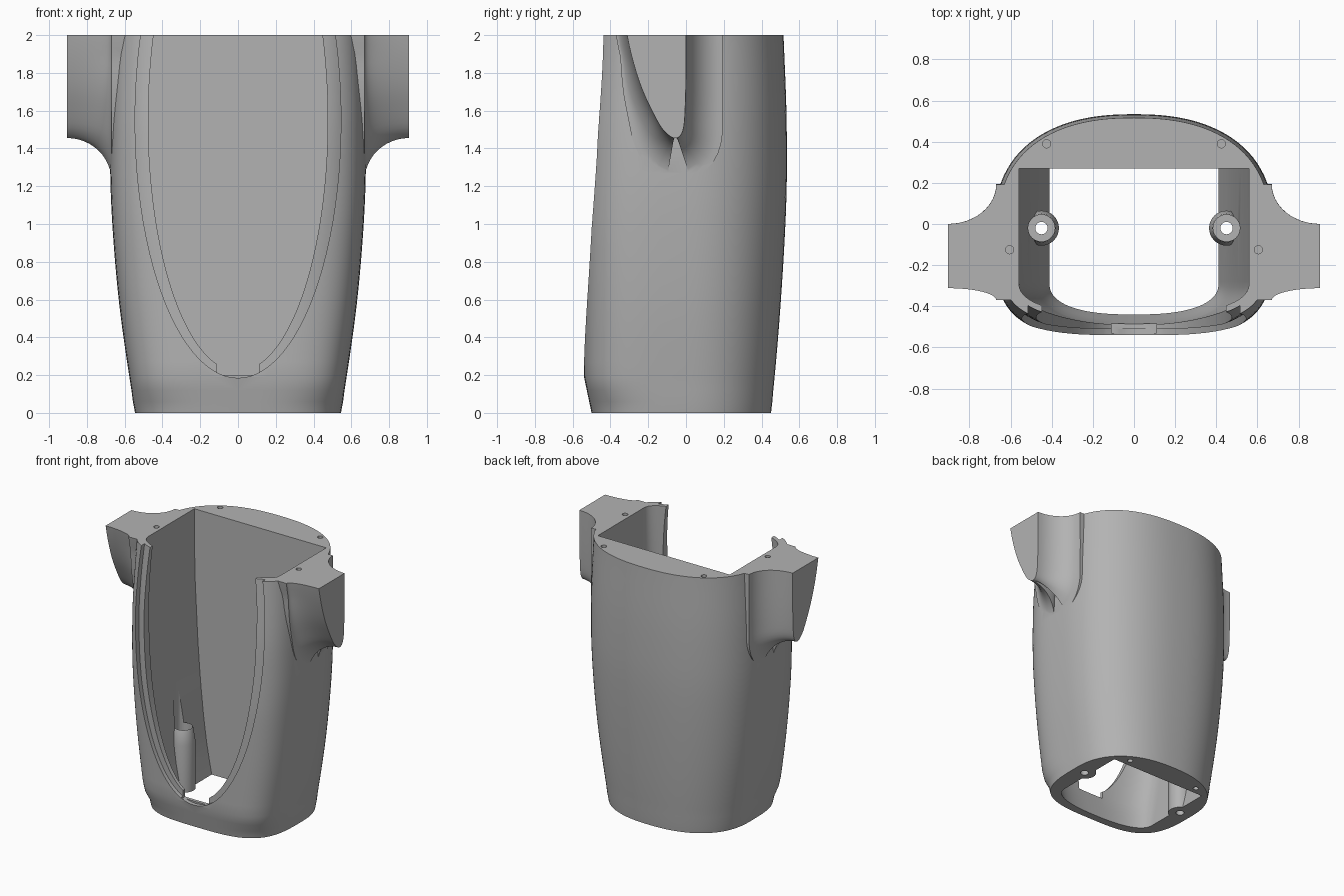
import bpy, bmesh, math
from mathutils import Vector

if "Cube" in bpy.data.objects:
    bpy.data.objects.remove(bpy.data.objects["Cube"])

grey = bpy.data.materials.new("plain grey")
grey.diffuse_color = (0.45, 0.45, 0.45, 1)
grey.use_nodes = True
grey.node_tree.nodes["Principled BSDF"].inputs["Base Color"].default_value = grey.diffuse_color


def lerp(table, z):
    # piecewise linear lookup
    for (z0, v0), (z1, v1) in zip(table, table[1:]):
        if z <= z1:
            return v0 + (v1 - v0) * (z - z0) / (z1 - z0)
    return table[-1][1]


def soft(table, z):
    # lookup with rounded corners
    return sum(lerp(table, max(0, z + d)) for d in (-.12, -.06, 0, .06, .12)) / 5


def loft(name, rings):
    # closed skin through rings with equal point counts
    bm = bmesh.new()
    vs = [[bm.verts.new(p) for p in r] for r in rings]
    n = len(rings[0])
    for a, b in zip(vs, vs[1:]):
        for i in range(n):
            j = (i + 1) % n
            bm.faces.new((a[i], a[j], b[j], b[i]))
    bm.faces.new(vs[0])
    bm.faces.new(vs[-1])
    bmesh.ops.recalc_face_normals(bm, faces=bm.faces)
    me = bpy.data.meshes.new(name)
    bm.to_mesh(me)
    bm.free()
    ob = bpy.data.objects.new(name, me)
    me.materials.append(grey)
    bpy.context.collection.objects.link(ob)
    return ob


def combine(ob, tool, op):
    tool.hide_render = True
    m = ob.modifiers.new("bool", 'BOOLEAN')
    m.operation, m.solver, m.object = op, 'EXACT', tool
    bpy.context.view_layer.objects.active = ob
    bpy.ops.object.modifier_apply(modifier=m.name)
    bpy.data.objects.remove(tool)


def cylinder(x, y, profile, n=32):
    # vertical turned part from (radius, z) pairs
    return loft("turned", [[(x + r * math.cos(2 * math.pi * i / n), y + r * math.sin(2 * math.pi * i / n), z)
                            for i in range(n)] for r, z in profile])


def box(x0, x1, y0, y1, z0, z1):
    return loft("block", [[(x0, y0, z), (x1, y0, z), (x1, y1, z), (x0, y1, z)] for z in (z0, z1)])


# body: half width, back depth and front depth against height
WIDTH = [(0, .545), (.2, .577), (.4, .607), (.6, .633), (.9, .66), (1.2, .677), (1.6, .677), (2.1, .655)]
BACK = [(0, .45), (.3, .48), (.6, .503), (.9, .522), (1.2, .535), (1.6, .533), (2.1, .512)]
FRONT = [(0, .5), (.19, .54), (1, .548), (1.5, .533), (2.1, .482)]
LEVELS = [0, .06, .12, .19] + [.27 + .1 * i for i in range(19)]


def power(v, n):
    return math.copysign(abs(v) ** (2 / n), v)


def body(name, inset, levels):
    rings = []
    for z in levels:
        w, b, f = soft(WIDTH, z) - inset, soft(BACK, z) - inset, lerp(FRONT, z) - inset
        if z == 0:
            w, b = WIDTH[0][1] - inset, BACK[0][1] - inset
        ring = []
        for i in range(96):
            a = 2 * math.pi * i / 96
            c, s = math.cos(a), math.sin(a)
            n, d = (2.35, b) if s >= 0 else (4 if z > .1 else 3.4, f)
            ring.append((w * power(c, n), d * power(s, n), z))
        rings.append(ring)
    return loft(name, rings)


shell = body("shell", 0, LEVELS)

# side brackets: rounded profile (y, z) flaring into the body
P = [Vector(p) for p in [(-.335, 2.15), (-.312, 2), (-.28, 1.86), (-.235, 1.72), (-.18, 1.6), (-.13, 1.51),
                         (-.085, 1.465), (-.055, 1.455), (-.03, 1.468), (-.013, 1.51), (-.005, 1.6), (0, 1.8), (0, 2.15)]]
curve = []
for i in range(len(P) - 1):
    p0, p1, p2, p3 = P[max(i - 1, 0)], P[i], P[i + 1], P[min(i + 2, len(P) - 1)]
    for k in range(3):
        t = k / 3
        curve.append(.5 * (2 * p1 + (p2 - p0) * t + (2 * p0 - 5 * p1 + 4 * p2 - p3) * t * t
                           + (3 * p1 - p0 - 3 * p2 + p3) * t ** 3))
curve.append(P[-1])
for side in (-1, 1):
    stations = [(.905 - .235 * math.sin(a), 1 - math.cos(a)) for a in [math.pi / 2 * i / 12 for i in range(13)]]
    rings = []
    for x, flare in stations + [(.575, 1)]:
        ring = []
        for i, p in enumerate(curve):
            t = curve[min(i + 1, len(curve) - 1)] - curve[max(i - 1, 0)]
            nrm = Vector((t.y, -t.x)).normalized()
            if i in (0, len(curve) - 1):
                nrm = Vector((-1 if i == 0 else 1, 0))
            k = i / (len(curve) - 1)
            weight = lerp([(0, .055), (.15, .06), (.58, .24), (.8, .2), (1, .19)], k)
            q = p - nrm * weight * flare if nrm.x * (k - .6) < 0 else p + nrm * weight * flare
            ring.append((side * x, q.x, q.y))
        rings.append(ring)
    combine(shell, loft("bracket", rings), 'UNION')
combine(shell, box(-2, 2, -2, 2, 2, 3), 'DIFFERENCE')

# cavity: flat back wall, tapering sides, bowed front
INNER = [(-.1, .405), (0, .412), (.2, .45), (.4, .478), (.7, .508), (1, .53), (1.5, .555), (2.2, .562)]
BOW = [(-.1, .42), (0, .44), (.22, .49), (1, .492), (1.5, .475), (2.2, .43)]
rings = []
for z in [-.1, 0] + [.11 * i for i in range(1, 20)]:
    w, f = lerp(INNER, z), lerp(BOW, z)
    front = [(w * power(math.cos(a), 2.5), -.28 + (f - .28) * power(math.sin(a), 2.5), z)
             for a in [-math.pi * i / 40 for i in range(41)]]
    rings.append([(w, .27, z)] + front + [(-w, .27, z)])
combine(shell, loft("cavity", rings), 'DIFFERENCE')


def arch(name, a, b, y0, y1):
    # elliptical front opening, running off the top
    pts = []
    for i in range(65):
        t = -math.pi - .5 + (math.pi + 1) * i / 64
        pts.append((a * math.cos(t), 1.55 + b * math.sin(t)))
    return loft(name, [[(x, y, z) for x, z in pts] for y in (y0, y1)])


# stepped rebate around the opening, then the opening and its lower notch
rebate = arch("rebate", .545, 1.365, -1, -.2)
combine(rebate, body("rebate_core", .03, [z for z in LEVELS] + [2.4]), 'DIFFERENCE')
combine(shell, rebate, 'DIFFERENCE')
combine(shell, arch("opening", .475, 1.33, -1, -.1), 'DIFFERENCE')
combine(shell, box(-.11, .11, -.53, -.3, .2, .5), 'DIFFERENCE')

for s in (-1, 1):
    # inner boss with counterbore and through hole
    combine(shell, cylinder(s * .45, -.02, [(.085, 0), (.085, .36), (.07, .46), (.03, .54)]), 'UNION')
    combine(shell, cylinder(s * .45, -.02, [(.065, .15), (.065, .8)]), 'DIFFERENCE')
    combine(shell, cylinder(s * .45, -.02, [(.03, -.1), (.03, .3)]), 'DIFFERENCE')
    # blind fixing holes in the top and bottom faces
    for x, y, z in ((.425, .39, 2), (.605, -.125, 2), (.31, .325, 0)):
        combine(shell, cylinder(s * x, y, [(.02, z - .08), (.02, z + .08)], 20), 'DIFFERENCE')

bpy.ops.object.select_all(action='DESELECT')
shell.select_set(True)
bpy.context.view_layer.objects.active = shell
bpy.ops.object.shade_smooth_by_angle(angle=math.radians(28))
